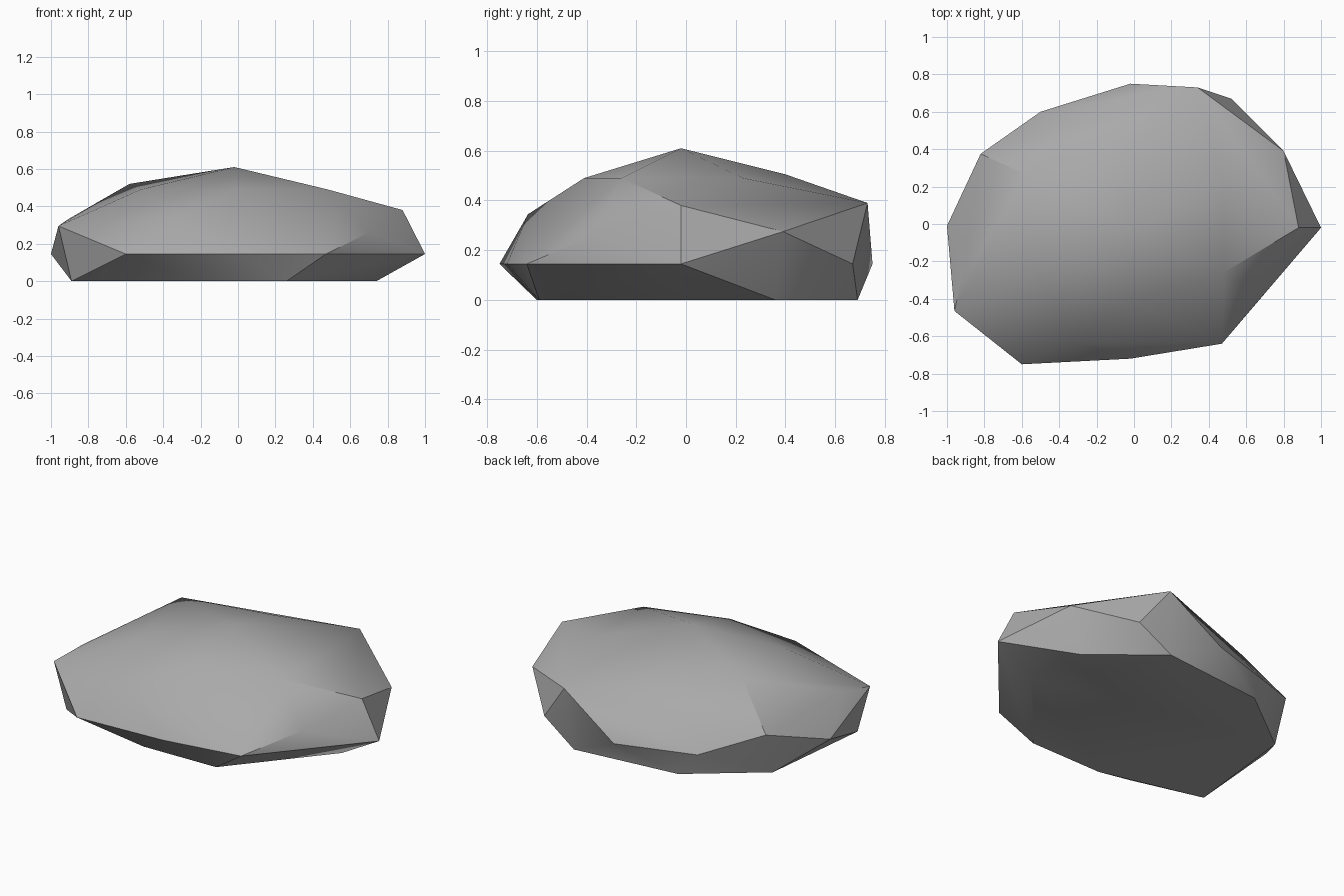
import bpy
import bmesh
import math

# Remove the default object
default_cube = bpy.data.objects.get("Cube")
if default_cube:
    bpy.data.objects.remove(default_cube, do_unlink=True)


def make_material(name, color):
    material = bpy.data.materials.new(name)
    material.use_nodes = True
    material.diffuse_color = color
    shader = material.node_tree.nodes["Principled BSDF"]
    shader.inputs["Base Color"].default_value = color
    shader.inputs["Roughness"].default_value = 0.9
    return material


def level(z, outline):
    """Lift a flat outline to one height."""
    return [(x, y, z) for x, y in outline]


def build_boulder(name, points, material):
    """Wrap a chipped stone skin around its corner points."""
    mesh = bpy.data.meshes.new(name)
    bm = bmesh.new()
    for point in points:
        bm.verts.new(point)
    hull = bmesh.ops.convex_hull(bm, input=bm.verts[:], use_existing_faces=False)
    loose = [v for v in bm.verts if not v.link_faces]
    bmesh.ops.delete(bm, geom=loose, context="VERTS")
    # Merge coplanar triangles into flat chips
    bmesh.ops.dissolve_limit(bm, angle_limit=math.radians(1), verts=bm.verts[:], edges=bm.edges[:])
    bmesh.ops.recalc_face_normals(bm, faces=bm.faces[:])
    bm.to_mesh(mesh)
    bm.free()
    mesh.materials.append(material)
    boulder = bpy.data.objects.new(name, mesh)
    bpy.context.collection.objects.link(boulder)
    return boulder


# Flat base resting on the ground
base = level(0, [(.26, -.59), (.74, -.02), (.71, .36), (.3, .69),
                 (-.38, .62), (-.81, .29), (-.89, -.44), (-.24, -.6)])

# Waist, the widest level of the stone
waist = level(.145, [(-.6, -.75), (-.02, -.72), (.47, -.64), (1, -.02),
                     (.52, .67), (-.02, .75), (-.5, .6), (-1, -.01)])

# Shoulder corners at uneven heights
shoulder = [(.7, -.37, .26), (.88, -.02, .38), (.8, .39, .275), (.34, .73, .39),
            (-.82, .375, .27), (-.91, -.24, .33), (-.96, -.465, .295),
            (-.32, -.635, .345)]

# Crown around the blunt peak
crown = level(.49, [(-.02, -.41), (.48, -.26), (.48, .23), (-.52, -.26)])
crown += [(-.02, .4, .505), (-.58, .265, .52), (-.02, -.02, .61)]

stone = make_material("stone_grey", (.4, .4, .4, 1))
boulder = build_boulder("boulder", base + waist + shoulder + crown, stone)

# Soft shading with crisp chipped edges
bpy.ops.object.select_all(action="DESELECT")
boulder.select_set(True)
bpy.context.view_layer.objects.active = boulder
bpy.ops.object.shade_smooth_by_angle(angle=math.radians(30))
